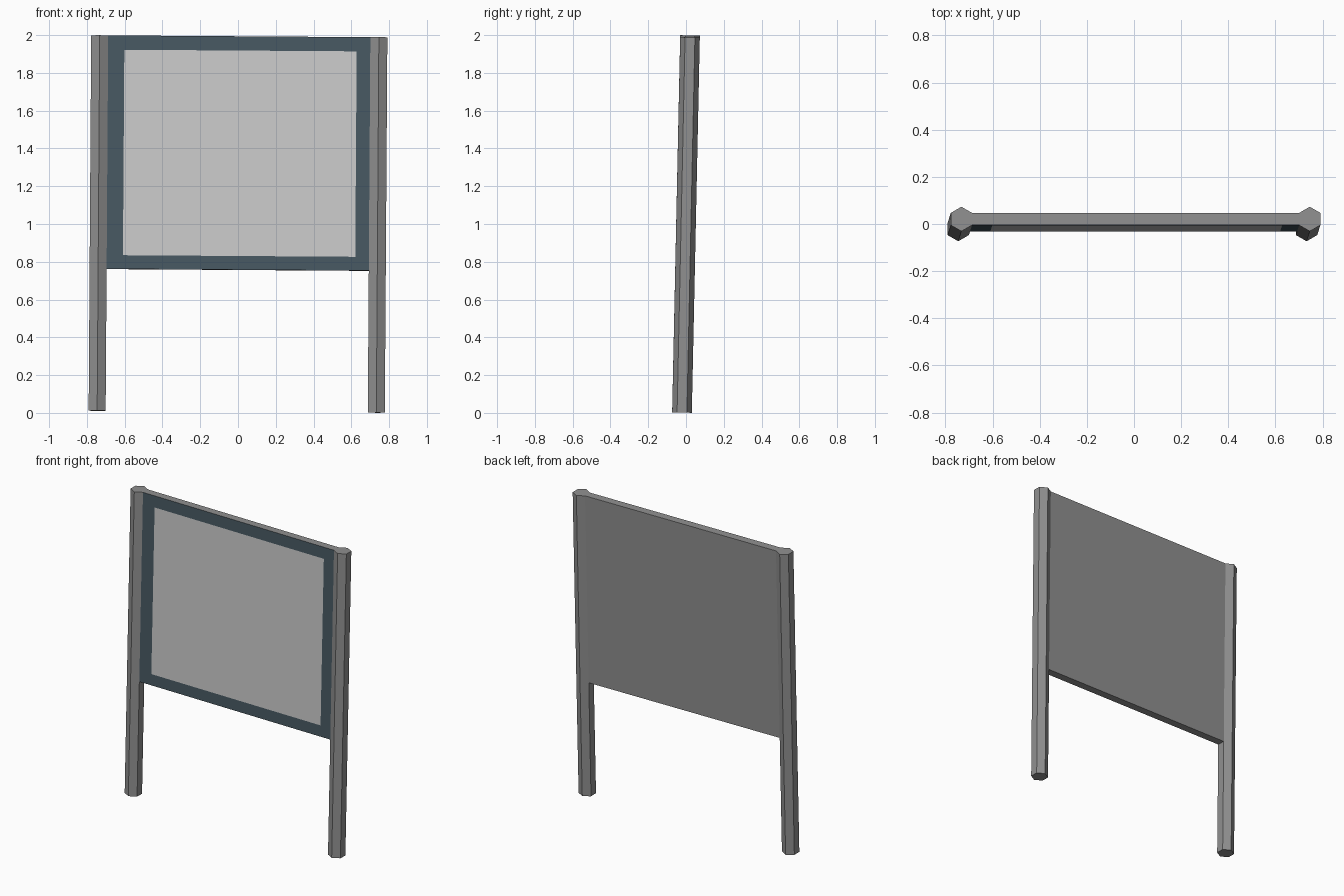
import bpy, bmesh, math
from mathutils import Matrix, Vector

if "Cube" in bpy.data.objects:
    bpy.data.objects.remove(bpy.data.objects["Cube"])

# Shared dimensions (upright, before the slight lean)
R = 0.052                        # hexagonal post radius
POST_X = 0.739
Z0, Z1 = 0.0065, 1.9935          # post bottom and top
PANEL_Z0 = 0.757
FLAT = R * math.cos(math.pi / 6)

# The whole stand leans slightly back and sideways about its centre
LEAN = (Matrix.Translation((0, 0, 1))
        @ Matrix.Rotation(0.0068, 4, 'Y')
        @ Matrix.Rotation(-0.0213, 4, 'X')
        @ Matrix.Translation((0, 0, -1)))


def material(name, rgb):
    m = bpy.data.materials.new(name)
    m.diffuse_color = (*rgb, 1)
    m.use_nodes = True
    m.node_tree.nodes["Principled BSDF"].inputs["Base Color"].default_value = m.diffuse_color
    return m


GREY = material("post_grey", (0.28, 0.28, 0.28))
DARK = material("border_dark_teal", (0.065, 0.10, 0.125))
LIGHT = material("board_light_grey", (0.8, 0.8, 0.8))


def finish(bm, name, mats):
    bmesh.ops.recalc_face_normals(bm, faces=bm.faces)
    bm.transform(LEAN)
    mesh = bpy.data.meshes.new(name)
    bm.to_mesh(mesh)
    bm.free()
    for m in mats:
        mesh.materials.append(m)
    obj = bpy.data.objects.new(name, mesh)
    bpy.context.collection.objects.link(obj)


# Posts: hexagonal prisms with a corner facing the front
for name, x in (("left_post", -POST_X), ("right_post", POST_X)):
    bm = bmesh.new()
    ring = [bm.verts.new((x + R * math.cos(a), R * math.sin(a), Z0))
            for a in (math.pi / 2 + k * math.pi / 3 for k in range(6))]
    base = bm.faces.new(ring)
    ext = bmesh.ops.extrude_face_region(bm, geom=[base], use_keep_orig=True)
    top = [v for v in ext["geom"] if isinstance(v, bmesh.types.BMVert)]
    bmesh.ops.translate(bm, verts=top, vec=(0, 0, Z1 - Z0))
    finish(bm, name, [GREY])

# Display panel: box whose front face is inset into border and board
half = POST_X - FLAT + 0.002
bm = bmesh.new()
bmesh.ops.create_cube(bm, size=1, matrix=Matrix.Translation((0, 0, (PANEL_Z0 + Z1) / 2))
                      @ Matrix.Diagonal((2 * half, R, Z1 - PANEL_Z0, 1)))
front = min(bm.faces, key=lambda f: f.calc_center_median().y)
border = bmesh.ops.inset_region(bm, faces=[front], thickness=0.07)["faces"]
for f in border:
    f.material_index = 1
front.material_index = 2
mid = front.calc_center_median()
for v in front.verts:
    v.co.x = 0.622 if v.co.x > mid.x else -0.608
    v.co.z = 1.918 if v.co.z > mid.z else 0.83
finish(bm, "display_panel", [GREY, DARK, LIGHT])
